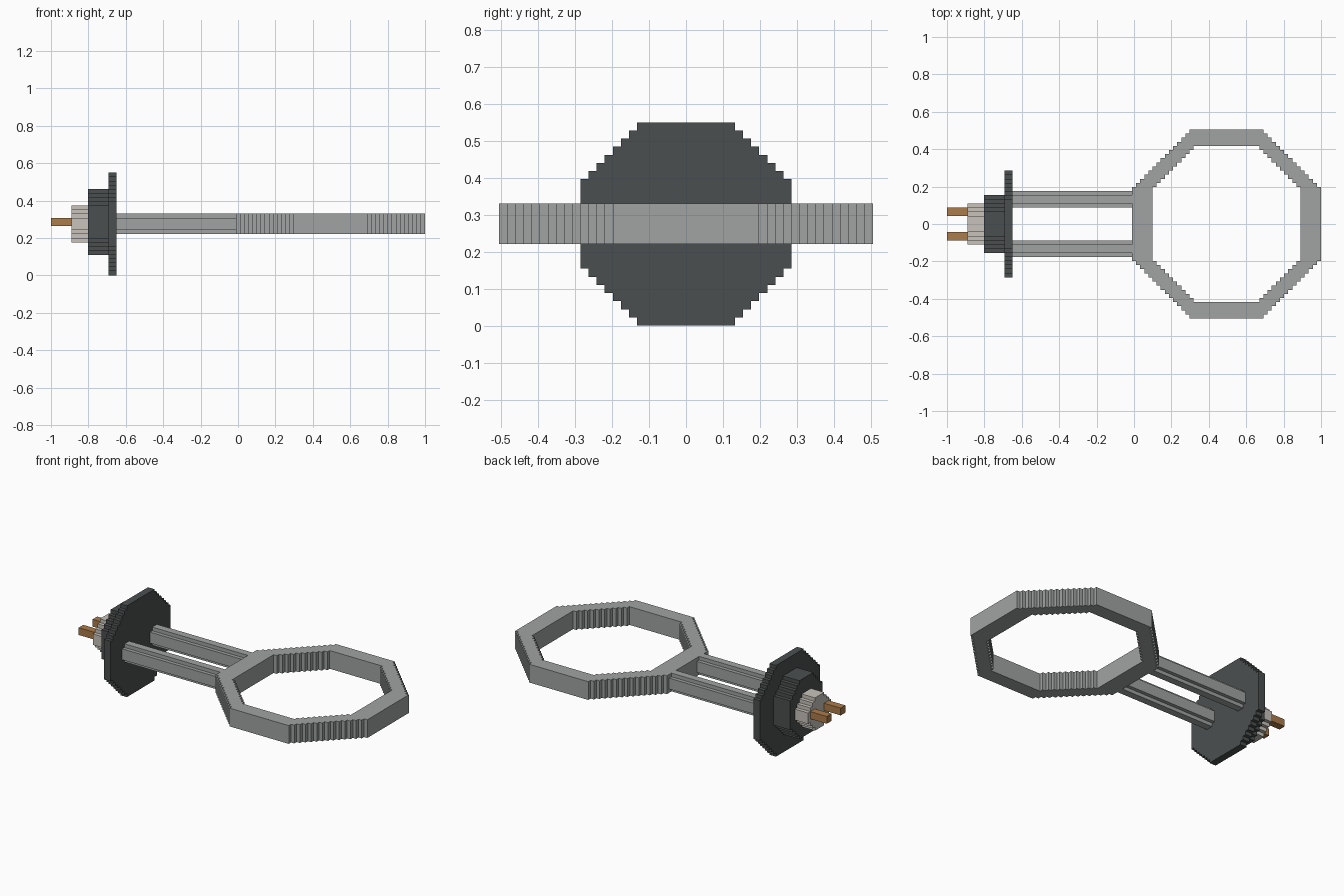
import bpy, bmesh

if "Cube" in bpy.data.objects:
    bpy.data.objects.remove(bpy.data.objects["Cube"])

U = 2 / 91  # block step used by the whole model


def material(name, rgb):
    m = bpy.data.materials.new(name)
    m.diffuse_color = (*rgb, 1)
    m.use_nodes = True
    m.node_tree.nodes["Principled BSDF"].inputs["Base Color"].default_value = m.diffuse_color
    return m


METAL = material("grey metal", (0.35, 0.37, 0.365))
DARK = material("dark grey", (0.07, 0.078, 0.078))
CERAMIC = material("pale ceramic", (0.58, 0.55, 0.50))
BRASS = material("brass", (0.41, 0.20, 0.07))


def stepped_octagon(a0, a1, b0, b1, n):
    """Rectangle outline whose corners are cut by n stair steps."""
    pts = []
    corners = [(a1, b0, -1, 1, 0), (a1, b1, -1, -1, 1),
               (a0, b1, 1, -1, 0), (a0, b0, 1, 1, 1)]
    for a, b, sa, sb, flip in corners:
        c = []
        for i in range(n):
            c += [(a + sa * (n - i), b + sb * i), (a + sa * (n - i), b + sb * (i + 1))]
        c.append((a, b + sb * n))
        if n == 0:
            c = [(a, b)]
        pts += c[::-1] if flip else c
    return pts


def prism(name, mat, loops, c0, c1, axis):
    """Fill the outline loops and extrude them from c0 to c1 along x or z."""
    bm = bmesh.new()
    edges = []
    for loop in loops:
        vs = [bm.verts.new((c0, a, b) if axis == "x" else (a, b, c0)) for a, b in loop]
        edges += [bm.edges.new((vs[i - 1], vs[i])) for i in range(len(vs))]
    bmesh.ops.triangle_fill(bm, edges=edges, use_beauty=True)
    ext = bmesh.ops.extrude_face_region(bm, geom=bm.faces[:], use_keep_orig=True)
    moved = [g for g in ext["geom"] if isinstance(g, bmesh.types.BMVert)]
    d = c1 - c0
    bmesh.ops.translate(bm, verts=moved, vec=(d, 0, 0) if axis == "x" else (0, 0, d))
    bmesh.ops.recalc_face_normals(bm, faces=bm.faces[:])
    bmesh.ops.scale(bm, verts=bm.verts[:], vec=(U, U, U))
    me = bpy.data.meshes.new(name)
    bm.to_mesh(me)
    bm.free()
    me.materials.append(mat)
    ob = bpy.data.objects.new(name, me)
    bpy.context.collection.objects.link(ob)


# Flat octagonal loop at the end
prism("heating_loop", METAL,
      [stepped_octagon(-0.5, 45.5, -23, 23, 14),
       stepped_octagon(4.5, 40.5, -19, 19, 10)], 10, 15, "z")

# Mounting flange, plug body and ceramic insulator
prism("flange", DARK, [stepped_octagon(-13, 13, 0, 25, 7)], -31.5, -29.5, "x")
prism("plug_body", DARK, [stepped_octagon(-7, 7, 5, 21, 4)], -36.5, -31.5, "x")
prism("insulator", CERAMIC, [stepped_octagon(-5, 5, 8, 17, 3)], -40.5, -36.5, "x")

# Paired arms and contact pins
for side, s in (("left", 1), ("right", -1)):
    a0, a1 = sorted((4 * s, 8 * s))
    prism(side + "_arm", METAL, [stepped_octagon(a0, a1, 10, 15, 1)], -29.5, -0.5, "x")
    a0, a1 = sorted((2 * s, 4 * s))
    prism(side + "_pin", BRASS, [stepped_octagon(a0, a1, 12, 14, 0)], -45.5, -40.5, "x")
